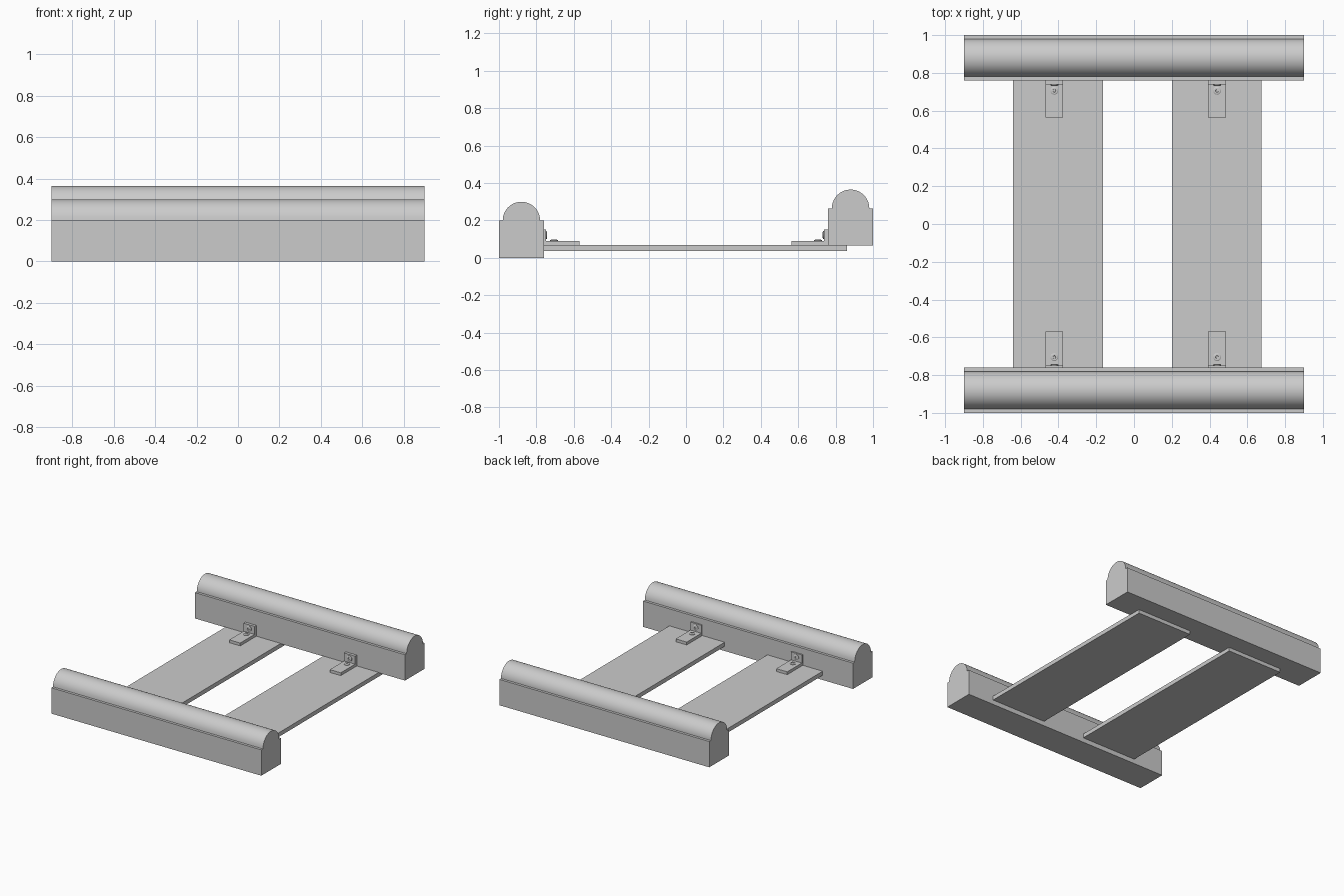
import bpy, bmesh
from math import pi, cos, sin

if "Cube" in bpy.data.objects:
    bpy.data.objects.remove(bpy.data.objects["Cube"])


def make_object(name, bm, smooth=False):
    bmesh.ops.recalc_face_normals(bm, faces=bm.faces)
    mesh = bpy.data.meshes.new(name)
    bm.to_mesh(mesh)
    bm.free()
    obj = bpy.data.objects.new(name, mesh)
    bpy.context.collection.objects.link(obj)
    if smooth:
        bpy.ops.object.select_all(action='DESELECT')
        obj.select_set(True)
        bpy.context.view_layer.objects.active = obj
        bpy.ops.object.shade_smooth_by_angle(angle=pi / 6)
    return obj


def extrude_x(name, profile, x0, x1, smooth=False):
    """Extrude a closed (y, z) profile along x."""
    bm = bmesh.new()
    face = bm.faces.new([bm.verts.new((x0, y, z)) for y, z in profile])
    new = bmesh.ops.extrude_face_region(bm, geom=[face])["geom"]
    verts = [g for g in new if isinstance(g, bmesh.types.BMVert)]
    bmesh.ops.translate(bm, verts=verts, vec=(x1 - x0, 0, 0))
    return make_object(name, bm, smooth)


def beam(name, yc, z0, segments):
    """Square block with a half-round rail on its top, leaving narrow ledges."""
    top, half, r = z0 + 0.2, 0.12, 0.1
    arc = [(yc + r * cos(pi * i / segments), top + r * sin(pi * i / segments))
           for i in range(segments + 1)]
    profile = [(yc - half, z0), (yc + half, z0), (yc + half, top)] + arc + [(yc - half, top)]
    extrude_x(name, profile, -0.9, 0.9, True)


def screw(name, loc, axis, side=1):
    """Low screw head with a recessed socket."""
    rings = [(0.021, 0), (0.021, 0.004), (0.016, 0.007), (0.008, 0.007), (0.007, 0.003)]
    n = 16
    bm = bmesh.new()
    loops = []
    for r, h in rings:
        loop = []
        for i in range(n):
            a, b = r * cos(2 * pi * i / n), r * sin(2 * pi * i / n)
            offset = (a, b, h) if axis == 'z' else (a, -side * h, b)
            loop.append(bm.verts.new([p + q for p, q in zip(loc, offset)]))
        loops.append(loop)
    for lo, hi in zip(loops, loops[1:]):
        for i in range(n):
            j = (i + 1) % n
            bm.faces.new((lo[i], lo[j], hi[j], hi[i]))
    bm.faces.new(loops[0])
    bm.faces.new(loops[-1])
    make_object(name, bm, True)


# Side beams, the back one raised to rest over the planks
beam("front_beam", -0.88, 0.0, 16)
beam("back_beam", 0.88, 0.065, 32)

# Cross planks
for label, x0, x1 in (("left", -0.64, -0.165), ("right", 0.20, 0.675)):
    extrude_x(label + "_plank",
              [(-0.77, 0.036), (0.86, 0.036), (0.86, 0.068), (-0.77, 0.068)], x0, x1)

# Angle brackets with two screws each
for label, xc in (("left", -0.422), ("right", 0.44)):
    for end, side, tip, face, wall in (("front", -1, 0.57, 0.749, 0.762),
                                       ("back", 1, 0.563, 0.738, 0.76)):
        name = f"{end}_{label}_bracket"
        profile = [(side * y, z) for y, z in
                   ((tip, 0.067), (wall, 0.067), (wall, 0.152),
                    (face, 0.152), (face, 0.09), (tip, 0.09))]
        extrude_x(name, profile, xc - 0.047, xc + 0.047)
        screw(name + "_floor_screw", (xc, side * 0.705, 0.09), 'z')
        screw(name + "_wall_screw", (xc, side * face, 0.122), 'y', side)
